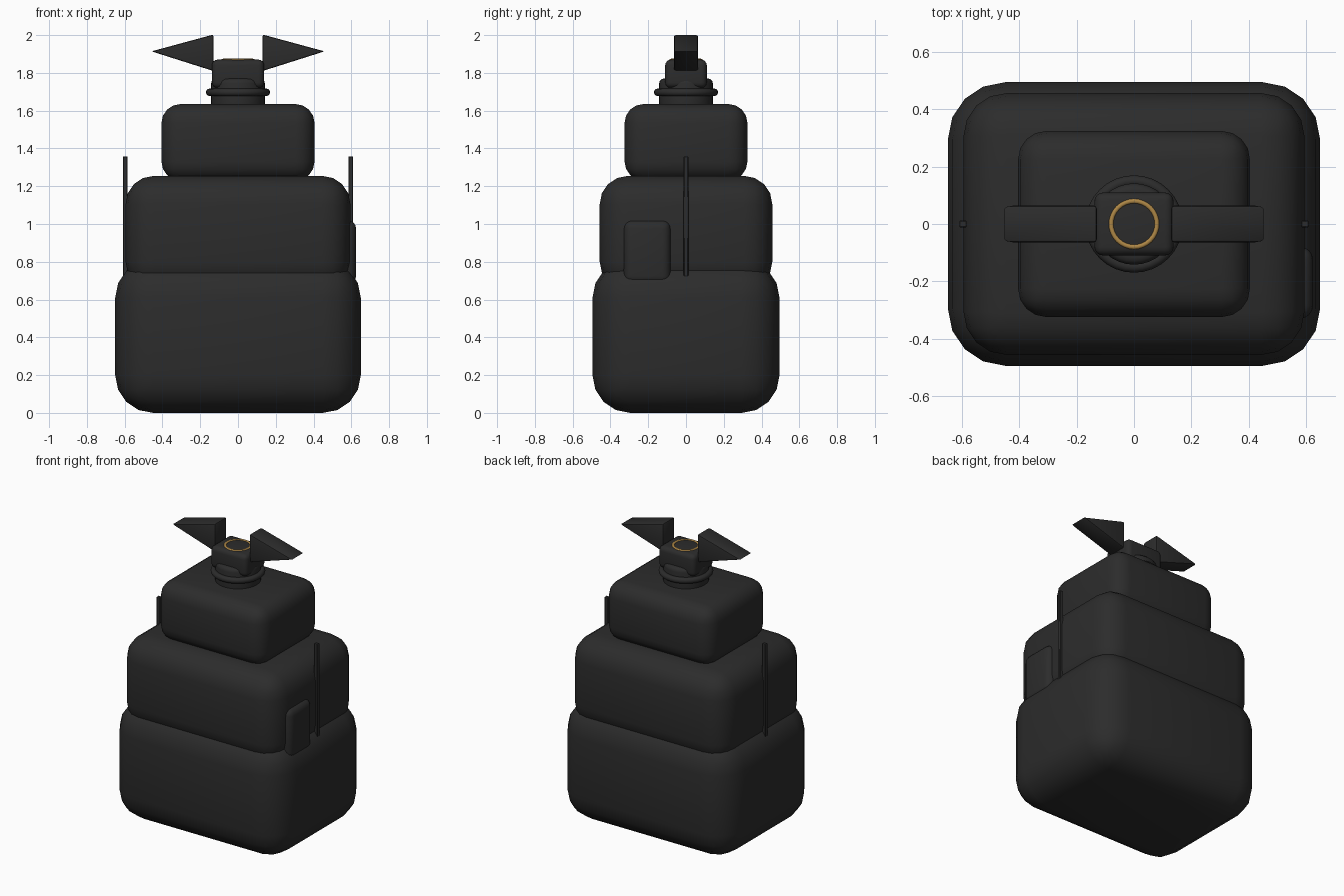
import bpy, bmesh, math

if "Cube" in bpy.data.objects:
    bpy.data.objects.remove(bpy.data.objects["Cube"])


def material(name, rgb):
    m = bpy.data.materials.new(name)
    m.diffuse_color = (*rgb, 1)
    m.use_nodes = True
    m.node_tree.nodes["Principled BSDF"].inputs["Base Color"].default_value = m.diffuse_color
    return m


BLACK = material("soft black", (0.025, 0.025, 0.025))
GOLD = material("gold", (0.42, 0.24, 0.06))


def finish(ob, name, mat=BLACK, bevel=0, segs=4, smooth=True):
    ob.name = name
    ob.data.materials.clear()
    ob.data.materials.append(mat)
    bpy.ops.object.select_all(action='DESELECT')
    ob.select_set(True)
    bpy.context.view_layer.objects.active = ob
    if bevel:
        b = ob.modifiers.new("bevel", 'BEVEL')
        b.width, b.segments = bevel, segs
        b.limit_method = 'ANGLE'
        bpy.ops.object.modifier_apply(modifier="bevel")
    if smooth:
        bpy.ops.object.shade_smooth_by_angle(angle=math.radians(40))
    return ob


def box(name, x, y, z, bevel=0, segs=4):
    """Rounded box from (min, max) ranges on each axis."""
    r = (x, y, z)
    bpy.ops.mesh.primitive_cube_add(size=1, location=[(a + b) / 2 for a, b in r])
    ob = bpy.context.object
    ob.scale = [b - a for a, b in r]
    bpy.ops.object.transform_apply(location=False, rotation=False, scale=True)
    return finish(ob, name, BLACK, bevel, segs)


def ring(name, z, major, minor, mat=BLACK):
    bpy.ops.mesh.primitive_torus_add(location=(0, 0, z), major_radius=major, minor_radius=minor,
                                     major_segments=32, minor_segments=12)
    return finish(bpy.context.object, name, mat)


# Three stacked body tiers
box("lower_tier", (-0.65, 0.65), (-0.495, 0.495), (0, 0.81), 0.2)
box("middle_tier", (-0.595, 0.595), (-0.457, 0.457), (0.65, 1.255), 0.15)
box("upper_tier", (-0.405, 0.405), (-0.325, 0.325), (1.23, 1.635), 0.1)

# Neck with collar ring
bpy.ops.mesh.primitive_cylinder_add(vertices=32, radius=0.142, depth=0.2, location=(0, 0, 1.67))
finish(bpy.context.object, "neck", BLACK, 0.025, 3)
ring("neck_collar", 1.697, 0.15, 0.02)

# Cap block with gold inlay ring
box("cap", (-0.138, 0.138), (-0.11, 0.11), (1.72, 1.87), 0.03, 4)
ring("cap_inlay", 1.866, 0.08, 0.009, GOLD)

# Side panel on the right
box("side_panel", (0.52, 0.625), (-0.33, -0.08), (0.68, 1.02), 0.045, 4)

for s, side in ((-1, "left"), (1, "right")):
    # Thin upright strips at the sides
    c = s * 0.597
    box(side + "_strip", (c - 0.013, c + 0.013), (-0.012, 0.012), (0.71, 1.357), 0.003, 1)

    # Triangular wings beside the cap
    bm = bmesh.new()
    outline = [(0.13, 1.81), (0.458, 1.914), (0.13, 2.003)]
    vs = [bm.verts.new((s * x, -0.064, z)) for x, z in outline]
    f = bm.faces.new(vs)
    ext = bmesh.ops.extrude_face_region(bm, geom=[f])
    bmesh.ops.translate(bm, vec=(0, 0.128, 0),
                        verts=[g for g in ext["geom"] if isinstance(g, bmesh.types.BMVert)])
    bmesh.ops.recalc_face_normals(bm, faces=bm.faces)
    me = bpy.data.meshes.new(side + "_wing")
    bm.to_mesh(me)
    bm.free()
    ob = bpy.data.objects.new(side + "_wing", me)
    bpy.context.collection.objects.link(ob)
    finish(ob, side + "_wing", BLACK, 0.01, 2)
